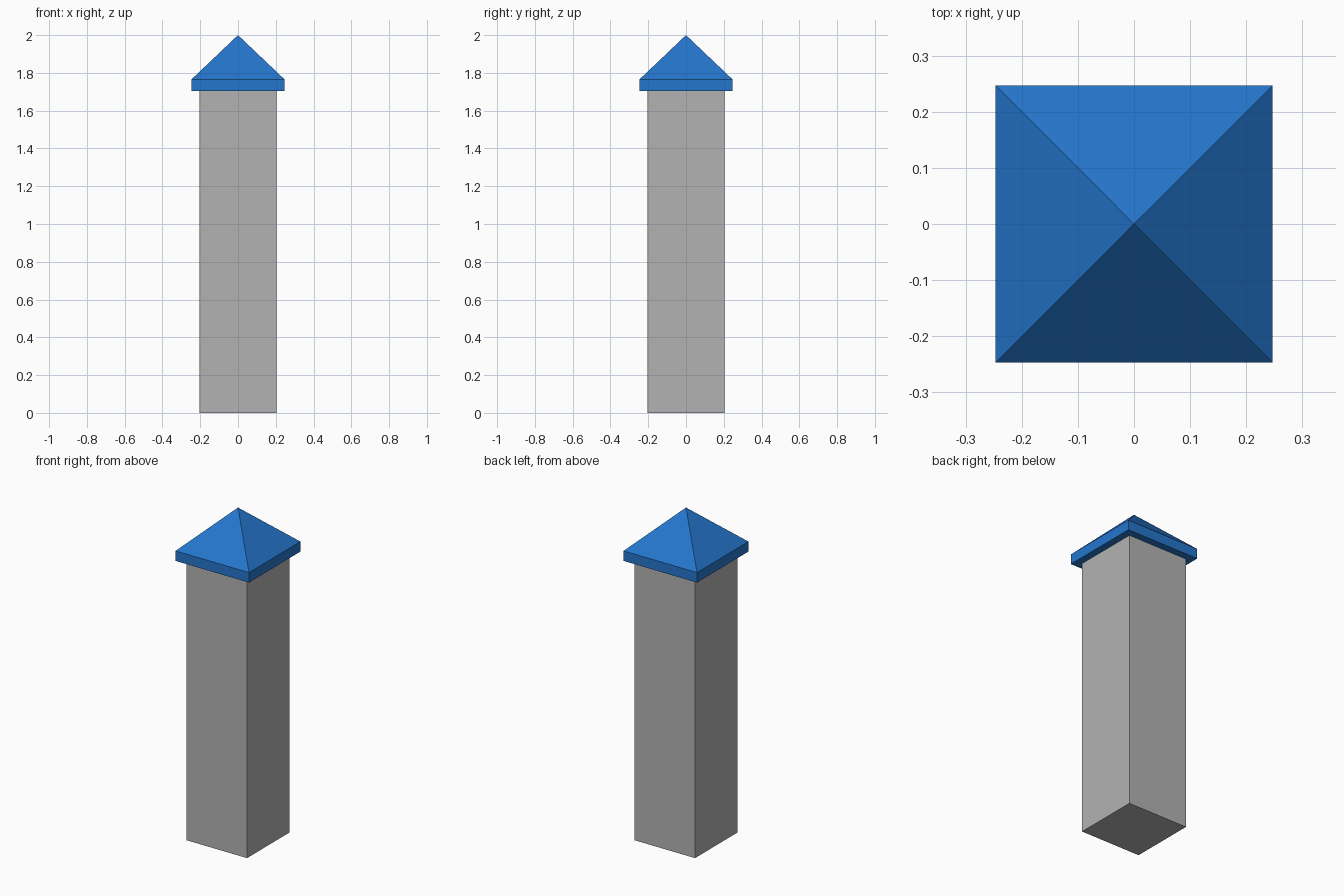
import bpy
import bmesh

cube = bpy.data.objects.get("Cube")
if cube:
    bpy.data.objects.remove(cube, do_unlink=True)


def material(name, rgb):
    mat = bpy.data.materials.new(name)
    mat.use_nodes = True
    mat.diffuse_color = (*rgb, 1)
    mat.node_tree.nodes["Principled BSDF"].inputs["Base Color"].default_value = (*rgb, 1)
    return mat


def square_solid(name, half, bottom, top, mat, apex=None):
    """Square prism, closed by a flat top or by a pyramid rising to apex."""
    bm = bmesh.new()
    rings = [[bm.verts.new((sx * half, sy * half, z))
              for sx, sy in ((-1, -1), (1, -1), (1, 1), (-1, 1))]
             for z in (bottom, top)]
    low, high = rings
    bm.faces.new(low[::-1])
    tip = bm.verts.new((0, 0, apex)) if apex else None
    if not tip:
        bm.faces.new(high)
    for i in range(4):
        j = (i + 1) % 4
        bm.faces.new((low[i], low[j], high[j], high[i]))
        if tip:
            bm.faces.new((high[i], high[j], tip))
    mesh = bpy.data.meshes.new(name)
    bm.to_mesh(mesh)
    bm.free()
    mesh.materials.append(mat)
    obj = bpy.data.objects.new(name, mesh)
    bpy.context.collection.objects.link(obj)
    return obj


grey = material("stone grey", (0.45, 0.45, 0.45))
blue = material("roof blue", (0.018, 0.18, 0.60))

# Tower shaft
square_solid("tower_shaft", 0.203, 0, 1.704, grey)

# Overhanging roof: straight eaves band and pyramid
square_solid("pyramid_roof", 0.247, 1.704, 1.765, blue, apex=2)
